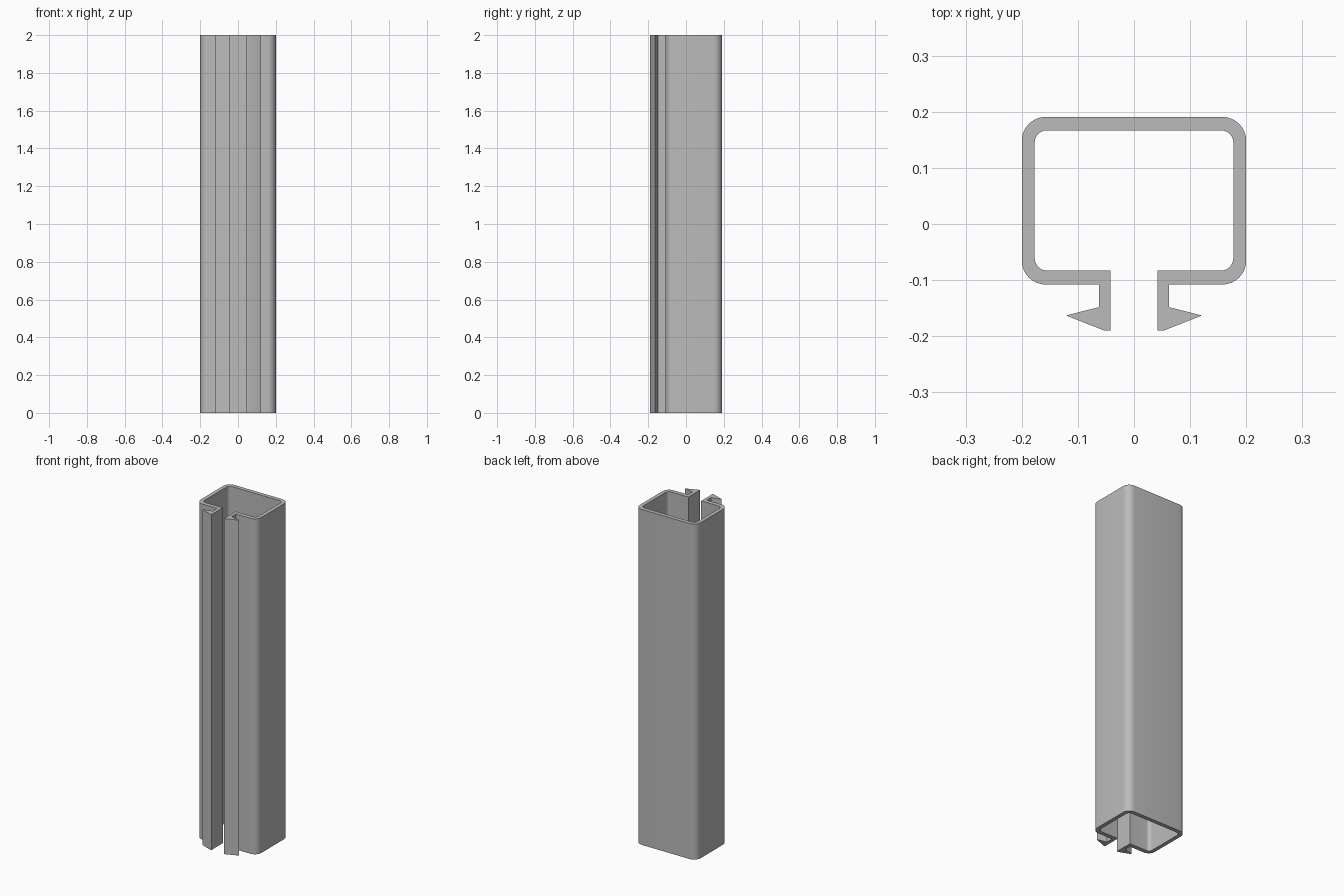
import bpy
import bmesh
from math import cos, sin, radians

HEIGHT = 2.0
CORNER_STEPS = 8

cube = bpy.data.objects.get("Cube")
if cube:
    bpy.data.objects.remove(cube, do_unlink=True)


def arc(cx, cy, r, start, end):
    """Points of a rounded corner, angles in degrees."""
    angles = [radians(start + (end - start) * i / CORNER_STEPS)
              for i in range(CORNER_STEPS + 1)]
    return [(cx + r * cos(a), cy + r * sin(a)) for a in angles]


# Half of the channel section: outer wall, barbed lip, inner wall
outer_wall = arc(0.157, 0.148, 0.043, 90, 0) + arc(0.157, -0.065, 0.043, 0, -90)
barbed_lip = [(0.062, -0.108), (0.062, -0.148), (0.121, -0.163),
              (0.053, -0.19), (0.042, -0.19), (0.042, -0.083)]
inner_wall = arc(0.155, -0.061, 0.022, -90, 0) + arc(0.155, 0.145, 0.022, 0, 90)
half = outer_wall + barbed_lip + inner_wall

# Mirror the half into one closed section
section = half + [(-x, y) for x, y in reversed(half)]

# Extrude the section to full height
bm = bmesh.new()
base = bm.faces.new([bm.verts.new((x, y, 0)) for x, y in section])
top = bmesh.ops.extrude_face_region(bm, geom=[base], use_keep_orig=True)
bmesh.ops.translate(bm, vec=(0, 0, HEIGHT),
                    verts=[v for v in top["geom"] if isinstance(v, bmesh.types.BMVert)])
bmesh.ops.recalc_face_normals(bm, faces=bm.faces)
caps = [f for f in bm.faces if len(f.verts) > 4]
bmesh.ops.triangulate(bm, faces=caps)
mesh = bpy.data.meshes.new("channel_profile")
bm.to_mesh(mesh)
bm.free()
channel = bpy.data.objects.new("channel_profile", mesh)
bpy.context.collection.objects.link(channel)

# Plain grey material
grey = bpy.data.materials.new("light_grey")
grey.use_nodes = True
colour = (0.5, 0.5, 0.5, 1)
grey.diffuse_color = colour
grey.node_tree.nodes["Principled BSDF"].inputs["Base Color"].default_value = colour
mesh.materials.append(grey)

# Smooth the rounded corners, keep the lips crisp
bpy.ops.object.select_all(action="DESELECT")
channel.select_set(True)
bpy.context.view_layer.objects.active = channel
bpy.ops.object.shade_smooth_by_angle(angle=radians(25))
